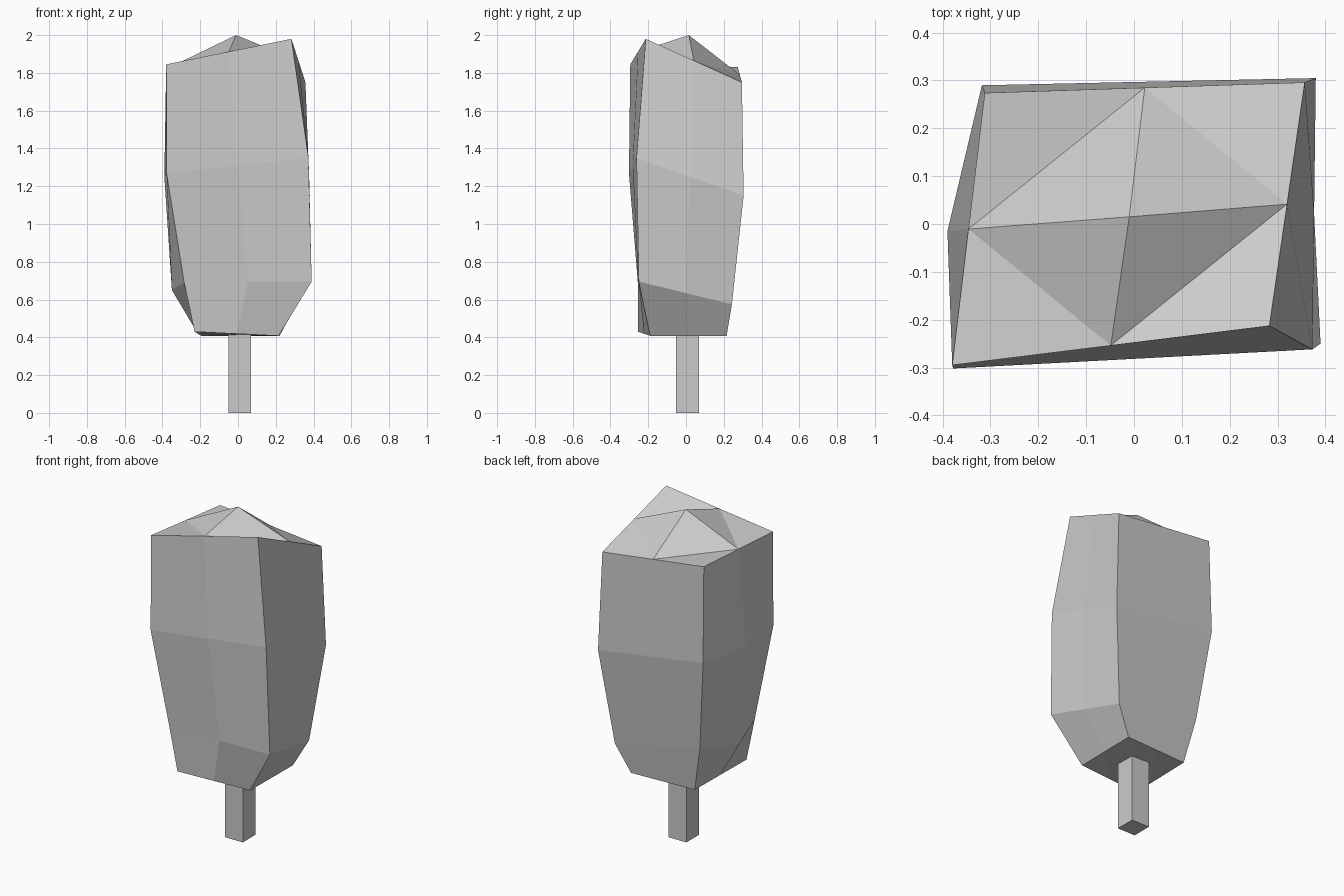
import bpy, bmesh
from mathutils import Vector

if "Cube" in bpy.data.objects:
    bpy.data.objects.remove(bpy.data.objects["Cube"])


def finish(name, bm):
    bmesh.ops.recalc_face_normals(bm, faces=bm.faces)
    mesh = bpy.data.meshes.new(name)
    bm.to_mesh(mesh)
    bm.free()
    obj = bpy.data.objects.new(name, mesh)
    bpy.context.collection.objects.link(obj)
    return obj


# trunk: plain square post
bm = bmesh.new()
bmesh.ops.create_cube(bm, size=1)
for v in bm.verts:
    v.co = (0.01 + v.co.x * 0.12, 0.007 + v.co.y * 0.122, (v.co.z + 0.5) * 0.45)
finish("trunk", bm)

# crown: four irregular rings, corners in order front-left, front-right, back-right, back-left
rings = [
    [(-0.23, -0.255, 0.43), (0.215, -0.19, 0.408), (0.22, 0.215, 0.408), (-0.195, 0.195, 0.408)],
    [(-0.285, -0.255, 0.69), (0.39, -0.25, 0.695), (0.31, 0.243, 0.575), (-0.255, 0.23, 0.69)],
    [(-0.378, -0.302, 1.27), (0.373, -0.262, 1.35), (0.38, 0.305, 1.15), (-0.318, 0.29, 1.25)],
    [(-0.38, -0.295, 1.845), (0.283, -0.213, 1.98), (0.357, 0.296, 1.75), (-0.312, 0.274, 1.83)],
]
# the left side bulges outwards halfway along the two middle rings
left_bulge = {1: (-0.35, -0.015, 0.65), 2: (-0.39, -0.015, 1.25)}

bm = bmesh.new()
loops = []
for r, corners in enumerate(rings):
    pts = []
    for i in range(4):
        a, b = Vector(corners[i]), Vector(corners[(i + 1) % 4])
        pts += [a, (a + b) / 2]
    if r in left_bulge:
        pts[7] = Vector(left_bulge[r])
    loops.append([bm.verts.new(p) for p in pts])

# sides
for low, high in zip(loops, loops[1:]):
    for i in range(8):
        j = (i + 1) % 8
        bm.faces.new((low[i], low[j], high[j], high[i]))

# underside and peaked top: each corner is cut off between the edge midpoints
under = bm.verts.new((0.0, 0.0, 0.41))
peak = bm.verts.new((-0.01, 0.015, 2.0))
for ring, centre in ((loops[0], under), (loops[-1], peak)):
    for i in range(0, 8, 2):
        before, after = ring[i - 1], ring[i + 1]
        bm.faces.new((before, ring[i], after))
        bm.faces.new((before, after, centre))
finish("crown", bm)
